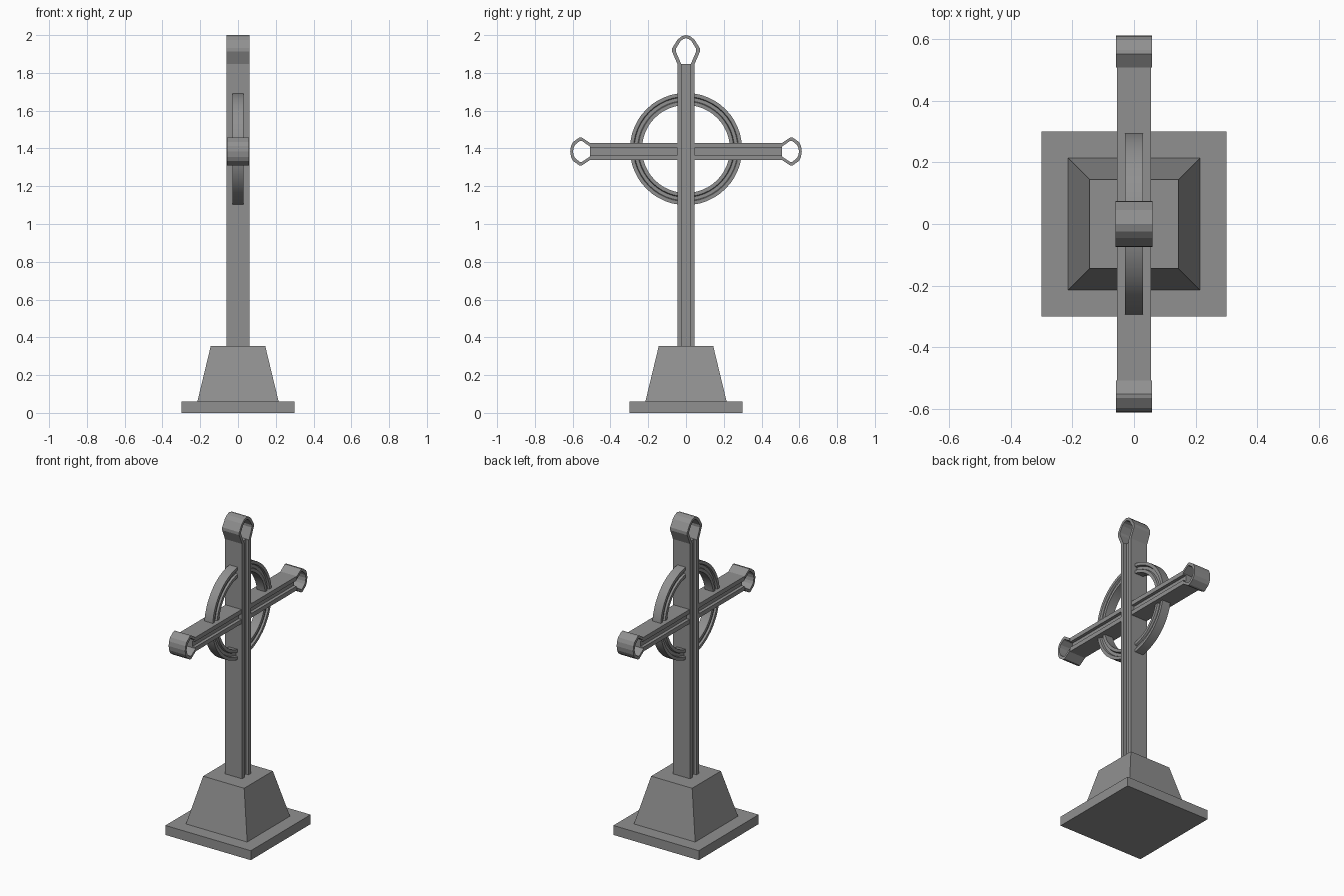
import bpy, bmesh, math
from mathutils import Matrix

if "Cube" in bpy.data.objects:
    bpy.data.objects.remove(bpy.data.objects["Cube"])

ARM_Z, RING_Z = 1.384, 1.397

# dark iron grey
iron = bpy.data.materials.new("dark_grey")
iron.diffuse_color = (0.28, 0.28, 0.28, 1)
iron.use_nodes = True
iron.node_tree.nodes["Principled BSDF"].inputs["Base Color"].default_value = iron.diffuse_color


def finish(name, bm, smooth=False):
    bmesh.ops.remove_doubles(bm, verts=bm.verts, dist=1e-5)
    bmesh.ops.recalc_face_normals(bm, faces=bm.faces)
    me = bpy.data.meshes.new(name)
    bm.to_mesh(me)
    bm.free()
    me.materials.append(iron)
    ob = bpy.data.objects.new(name, me)
    bpy.context.collection.objects.link(ob)
    if smooth:
        bpy.ops.object.select_all(action='DESELECT')
        ob.select_set(True)
        bpy.context.view_layer.objects.active = ob
        bpy.ops.object.shade_smooth_by_angle(angle=math.radians(32))
    return ob


def frustum(name, half_bottom, half_top, z0, z1):
    bm = bmesh.new()
    bmesh.ops.create_cube(bm, size=2)
    for v in bm.verts:
        h, z = (half_top, z1) if v.co.z > 0 else (half_bottom, z0)
        v.co = (v.co.x * h, v.co.y * h, z)
    finish(name, bm)


def beam(name, hx, hw, groove, depth, length, mat):
    """Bar along +z with a groove down each broad side."""
    half = [(hx, -hw), (hx, -groove), (hx - depth, -groove),
            (hx - depth, groove), (hx, groove), (hx, hw)]
    prof = half + [(-x, -y) for x, y in half]
    bm = bmesh.new()
    f = bm.faces.new([bm.verts.new((x, y, 0)) for x, y in prof])
    ext = bmesh.ops.extrude_face_region(bm, geom=[f])
    bmesh.ops.translate(bm, vec=(0, 0, length),
                        verts=[e for e in ext['geom'] if isinstance(e, bmesh.types.BMVert)])
    # close the near end again if the extrusion consumed it
    bm.edges.ensure_lookup_table()
    bmesh.ops.holes_fill(bm, edges=[e for e in bm.edges if e.is_boundary], sides=0)
    bm.transform(mat)
    finish(name, bm)


def loop(name, hx, outer, inner, mat):
    """Open pointed loop: (distance, half width) points, mirrored across the bar."""
    def full(p):
        return [(-w, t) for t, w in p] + [(w, t) for t, w in reversed(p[:-1])]
    bm = bmesh.new()
    rows = []
    for (yo, to), (yi, ti) in zip(full(outer), full(inner)):
        rows.append([bm.verts.new(c) for c in
                     ((hx, yo, to), (-hx, yo, to), (-hx, yi, ti), (hx, yi, ti))])
    for a, b in zip(rows, rows[1:]):
        for i in range(4):
            j = (i + 1) % 4
            bm.faces.new((a[i], a[j], b[j], b[i]))
    bm.faces.new(rows[0])
    bm.faces.new(rows[-1])
    bm.transform(mat)
    finish(name, bm)


# stepped base
frustum("base_slab", 0.3, 0.3, 0, 0.06)
frustum("base_pedestal", 0.215, 0.144, 0.06, 0.355)

# upright with top loop
beam("post", 0.06, 0.045, 0.021, 0.02, 1.846 - 0.355, Matrix.Translation((0, 0, 0.355)))
loop("post_loop", 0.06,
     [(0, .045), (.067, .074), (.085, .073), (.128, .046), (.147, .025), (.154, 0)],
     [(0, .025), (.067, .054), (.083, .053), (.118, .032), (.131, .018), (.138, 0)],
     Matrix.Translation((0, 0, 1.846)))

# cross arms with end loops
for side, s in (("left", -1), ("right", 1)):
    rot = Matrix.Rotation(-s * math.pi / 2, 4, 'X')
    beam("arm_" + side, 0.056, 0.045, 0.018, 0.02, 0.463,
         Matrix.Translation((0, s * 0.045, ARM_Z)) @ rot)
    loop("arm_loop_" + side, 0.058,
         [(0, .045), (.045, .075), (.058, .073), (.09, .05), (.101, .028), (.105, 0)],
         [(0, .026), (.045, .057), (.055, .055), (.079, .035), (.087, .02), (.09, 0)],
         Matrix.Translation((0, s * 0.508, ARM_Z)) @ rot)

# grooved ring around the crossing
half = [(.029, .233), (.029, .252), (.017, .256), (.017, .274), (.029, .278), (.029, .297)]
prof = half + [(-x, r) for x, r in reversed(half)]
bm = bmesh.new()
verts = [bm.verts.new((x, r, 0)) for x, r in prof]
edges = [bm.edges.new((verts[i], verts[i - 1])) for i in range(len(verts))]
bmesh.ops.spin(bm, geom=verts + edges, cent=(0, 0, 0), axis=(1, 0, 0),
               angle=math.tau, steps=48, use_duplicate=False)
bm.transform(Matrix.Translation((0, 0, RING_Z)))
finish("ring", bm, True)
